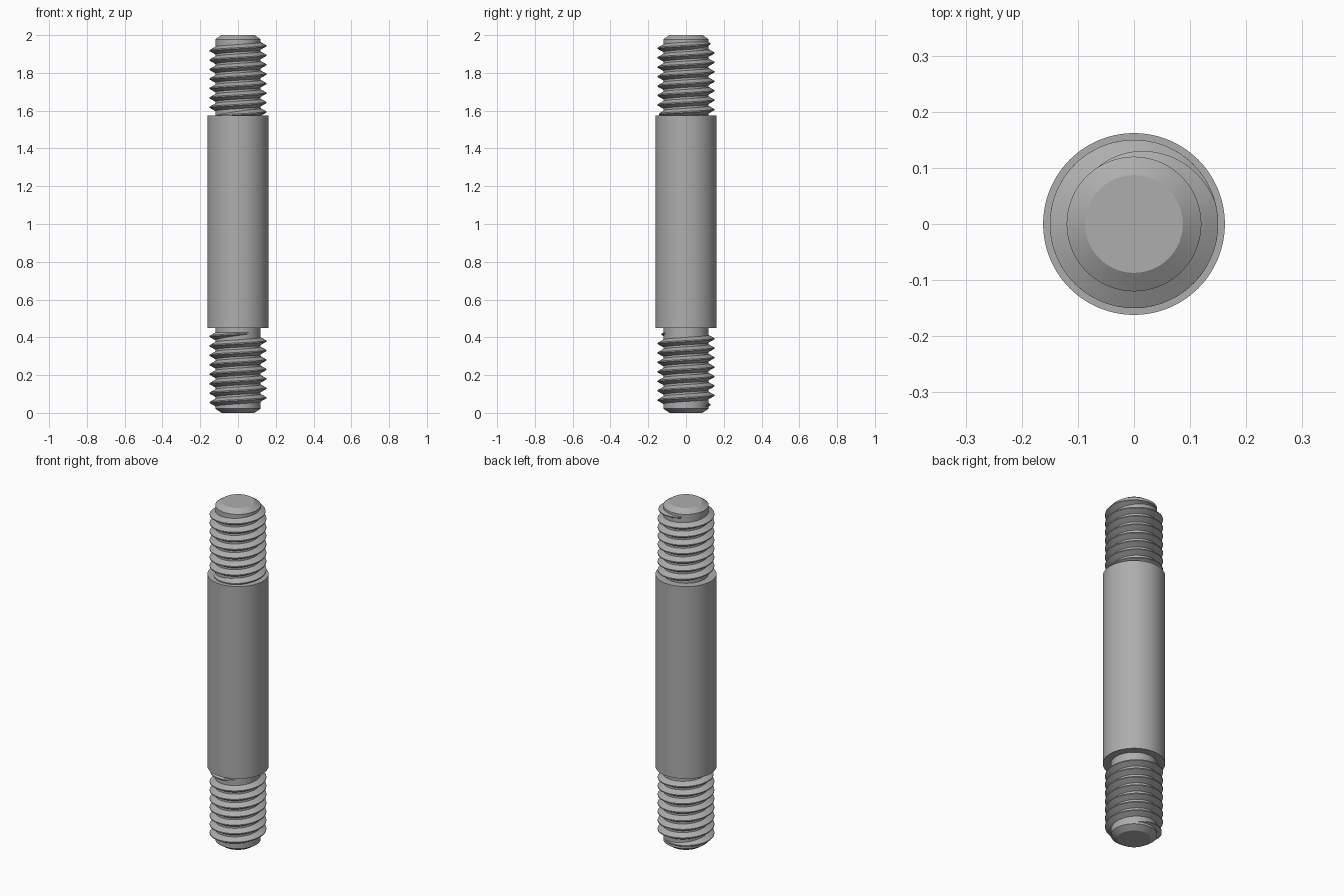
import bpy, bmesh, math

if "Cube" in bpy.data.objects:
    bpy.data.objects.remove(bpy.data.objects["Cube"], do_unlink=True)

STEEL = (0.42, 0.42, 0.42, 1)
mat = bpy.data.materials.new("grey steel")
mat.use_nodes = True
mat.diffuse_color = STEEL
mat.node_tree.nodes["Principled BSDF"].inputs["Base Color"].default_value = STEEL

CORE, CREST, BODY = 0.12, 0.15, 0.162
PITCH = 0.05
SIDES = 96


def finish(name, bm):
    bmesh.ops.recalc_face_normals(bm, faces=bm.faces)
    mesh = bpy.data.meshes.new(name)
    bm.to_mesh(mesh)
    bm.free()
    mesh.materials.append(mat)
    ob = bpy.data.objects.new(name, mesh)
    bpy.context.collection.objects.link(ob)
    bpy.ops.object.select_all(action="DESELECT")
    ob.select_set(True)
    bpy.context.view_layer.objects.active = ob
    bpy.ops.object.shade_smooth_by_angle(angle=math.radians(25))
    return ob


def ring(bm, section, angle):
    return [bm.verts.new((r * math.cos(angle), r * math.sin(angle), z)) for r, z in section]


def bridge(bm, a, b):
    for i in range(len(a)):
        j = (i + 1) % len(a)
        bm.faces.new((a[i], a[j], b[j], b[i]))


def turned(name, profile):
    """Solid of revolution, capped at both ends."""
    bm = bmesh.new()
    loops = [[bm.verts.new((r * math.cos(t), r * math.sin(t), z))
              for t in (2 * math.pi * k / SIDES for k in range(SIDES))] for r, z in profile]
    for a, b in zip(loops, loops[1:]):
        bridge(bm, a, b)
    bm.faces.new(loops[0])
    bm.faces.new(loops[-1])
    return finish(name, bm)


def thread(name, start, end, z_zero, fade=115):
    """Right-hand helical ridge; angles in degrees, fading into the core at both ends."""
    bm = bmesh.new()
    steps = int((end - start) / 360 * SIDES)
    last = None
    for k in range(steps + 1):
        deg = start + (end - start) * k / steps
        z = z_zero + PITCH * deg / 360
        f = min(1, (deg - start) / fade, (end - deg) / fade)
        tip = CORE - 0.002 + (CREST - CORE + 0.002) * f
        half = 0.004 + 0.018 * f
        section = [(CORE - 0.004, z - half), (tip, z - 0.003), (tip, z + 0.003), (CORE - 0.004, z + half)]
        cur = ring(bm, section, math.radians(deg))
        if last:
            bridge(bm, last, cur)
        else:
            bm.faces.new(cur)
        last = cur
    bm.faces.new(last)
    return finish(name, bm)


# Inner rod with chamfered ends
turned("threaded_core", [(0.087, 0), (CORE, 0.022), (CORE, 1.978), (0.087, 2)])

# Plain thick shank
turned("shank", [(BODY, 0.45), (BODY, 1.575)])

# Threads at the two ends
thread("upper_thread", -7.5 * 360, 130, 1.943)
thread("lower_thread", 50, 7 * 360 + 310, 0.03)
